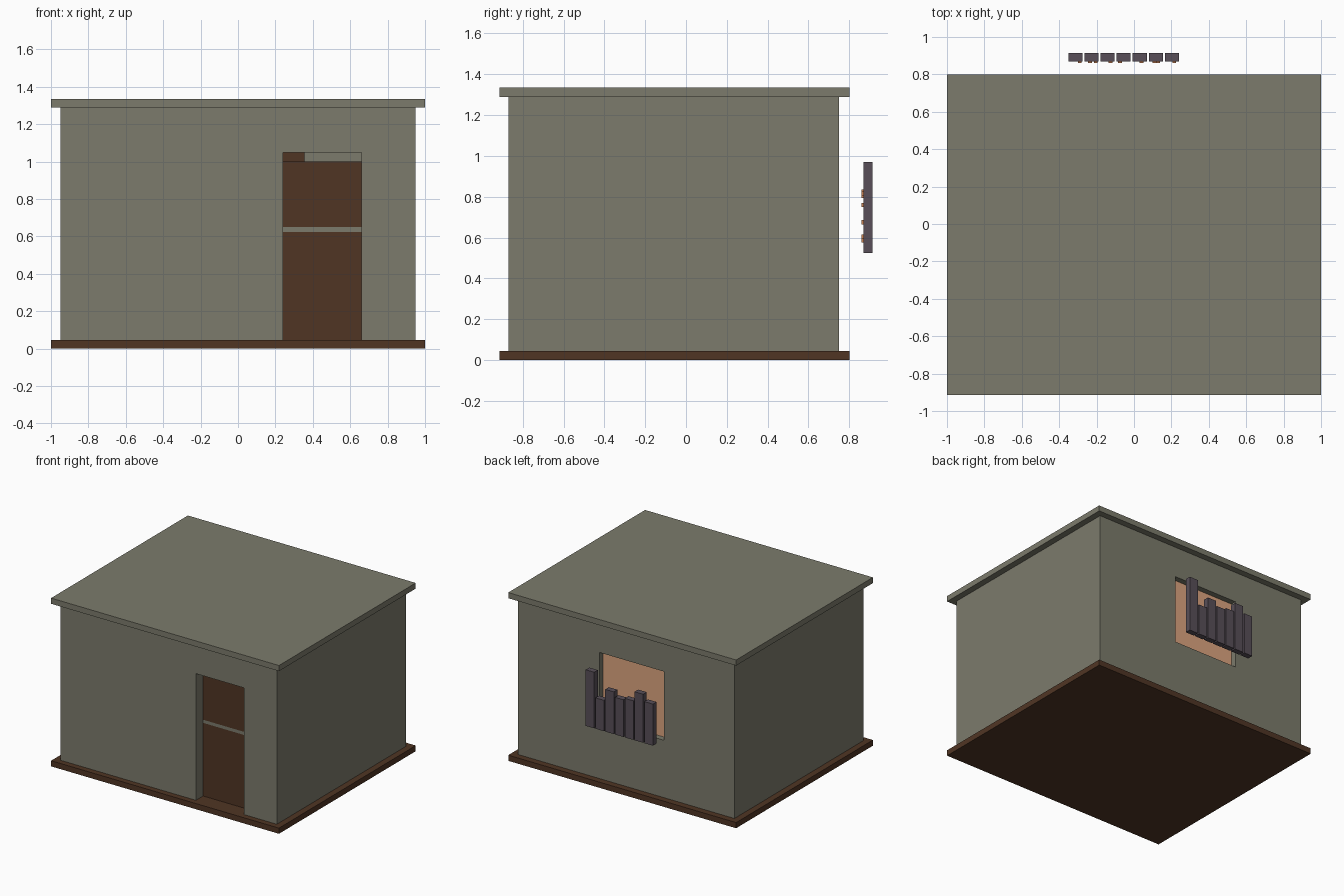
import bpy

if "Cube" in bpy.data.objects:
    bpy.data.objects.remove(bpy.data.objects["Cube"])


def srgb(r, g, b):
    def lin(c):
        c /= 255
        return c / 12.92 if c <= 0.04045 else ((c + 0.055) / 1.055) ** 2.4
    return (lin(r), lin(g), lin(b), 1)


def material(name, r, g, b):
    m = bpy.data.materials.new(name)
    m.diffuse_color = srgb(r, g, b)
    m.use_nodes = True
    m.node_tree.nodes["Principled BSDF"].inputs["Base Color"].default_value = m.diffuse_color
    return m


PLASTER = material("grey_plaster", 124, 123, 108)
WOOD = material("dark_brown_wood", 80, 53, 36)
TAN = material("tan_board", 220, 165, 128)
PLANK = material("purple_grey_plank", 88, 79, 88)
NAIL = material("orange_nail", 200, 130, 85)


def box(name, x0, x1, y0, y1, z0, z1, mat=None):
    """Box given by its limits on each axis."""
    v = [(x, y, z) for z in (z0, z1) for x, y in ((x0, y0), (x1, y0), (x1, y1), (x0, y1))]
    f = [(3, 2, 1, 0), (4, 5, 6, 7)]
    f += [(i, (i + 1) % 4, (i + 1) % 4 + 4, i + 4) for i in range(4)]
    me = bpy.data.meshes.new(name)
    me.from_pydata(v, [], f)
    ob = bpy.data.objects.new(name, me)
    bpy.context.collection.objects.link(ob)
    if mat:
        me.materials.append(mat)
    return ob


# Floor and roof slabs
box("floor_slab", -1, 1, -0.915, 0.8, 0, 0.045, WOOD)
box("roof_slab", -1, 1, -0.915, 0.8, 1.29, 1.335, PLASTER)

# Walls, hollowed out, with door and window openings cut through
walls = box("walls", -0.95, 0.95, -0.87, 0.75, 0.045, 1.29, PLASTER)
cutters = [
    box("room_cutter", -0.905, 0.905, -0.78, 0.705, -0.2, 1.6),
    box("door_cutter", 0.24, 0.66, -1.0, -0.7, -0.1, 1.05),
    box("window_cutter", -0.33, 0.235, 0.6, 0.9, 0.5, 1.045),
]
for c in cutters:
    c.data.materials.append(PLASTER)
    c.hide_render = True
    c.hide_set(True)
    m = walls.modifiers.new(c.name, "BOOLEAN")
    m.operation = "DIFFERENCE"
    m.solver = "EXACT"
    m.object = c

# Two-part door with a grey rail between the panels
box("door_lower_panel", 0.235, 0.665, -0.78, -0.745, 0.045, 0.625, WOOD)
box("door_rail", 0.235, 0.665, -0.78, -0.745, 0.625, 0.65, PLASTER)
box("door_upper_panel", 0.235, 0.665, -0.78, -0.745, 0.65, 1.0, WOOD)

# Board behind the window: tan towards the outside, brown inside
box("window_board", -0.45, 0.355, 0.696, 0.705, 0.38, 1.16, TAN)
box("window_backing", -0.45, 0.355, 0.66, 0.696, 0.38, 1.16, WOOD)

# Uneven planks standing off the window
tops = [0.855, 0.91, 0.835, 0.82, 0.86, 0.77, 0.97]
for i, top in enumerate(tops):
    x = -0.35 + i * 0.0858
    box(f"plank_{i + 1}", x, x + 0.075, 0.87, 0.915, 0.525, top, PLANK)

# Nails on the window side of the planks
nails = [(-0.29, 0.605), (-0.235, 0.805), (-0.205, 0.675), (-0.125, 0.585), (-0.075, 0.76),
         (0.04, 0.825), (0.11, 0.605), (0.13, 0.675), (0.215, 0.815)]
for i, (x, z) in enumerate(nails):
    box(f"nail_{i + 1}", x - 0.01, x + 0.01, 0.86, 0.871, z - 0.01, z + 0.01, NAIL)
